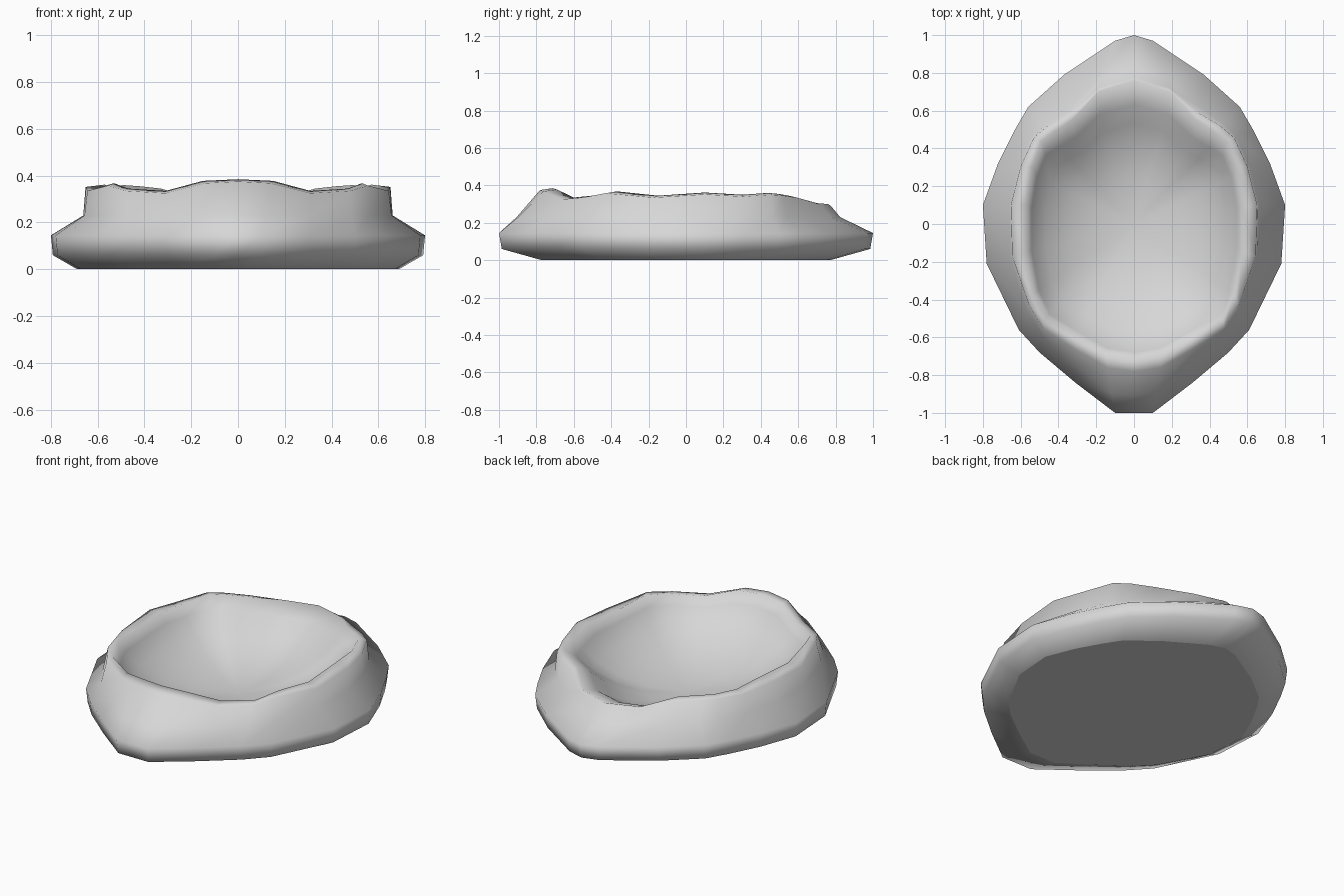
import bpy
import bmesh

cube = bpy.data.objects.get("Cube")
if cube:
    bpy.data.objects.remove(cube, do_unlink=True)

# Half outlines from front to back: widest outline, and inner lip with its height
OUTER = [(0, -1), (.1, -1), (.31, -.84), (.5, -.68), (.61, -.56), (.78, -.21), (.8, .1),
         (.72, .32), (.63, .5), (.56, .62), (.37, .79), (.1, .97), (0, 1)]
LIP = [(0, -.715, .385), (.15, -.69, .378), (.31, -.6, .335), (.47, -.5, .345), (.53, -.37, .368),
       (.57, -.15, .345), (.57, .1, .362), (.54, .3, .35), (.49, .44, .36), (.42, .49, .355),
       (.33, .55, .345), (.19, .7, .305), (0, .76, .3)]
FLOOR = .07


def blend(o, l, front, side, back):
    """Point between lip and outline; the share shifts from the sides to either end."""
    end = front if o[1] < 0 else back
    t = side + (end - side) * o[1] ** 2
    return l[0] + (o[0] - l[0]) * t, l[1] + (o[1] - l[1]) * t


def scaled(p, sx, sy, z):
    return p[0] * sx, p[1] * sy, z


def hollow(front, back, rise):
    """Ring inside the bowl; the back rolls over more gently than the front."""
    return lambda o, l: scaled(l, front, front if l[1] < 0 else back,
                               FLOOR + (l[2] - FLOOR) * rise)


# Cross-section from the base, out, over the lip and down into the bowl
SECTION = [
    lambda o, l: scaled(o, .86, .77, 0),
    lambda o, l: scaled(o, .99, .985, .06),
    lambda o, l: scaled(o, 1, 1, .145),
    lambda o, l: (*blend(o, l, .67, .4, .27), .23),
    lambda o, l: (*blend(o, l, .23, .36, .06), l[2] - .01),
    lambda o, l: l,
    hollow(.95, .83, .8),
    hollow(.82, .7, .53),
    hollow(.62, .54, .28),
    hollow(.36, .33, .09),
]

bm = bmesh.new()
rings = []
for rule in SECTION:
    half = [rule(o, l) for o, l in zip(OUTER, LIP)]
    full = half + [(-x, y, z) for x, y, z in half[-2:0:-1]]
    rings.append([bm.verts.new(p) for p in full])

n = len(rings[0])
for low, high in zip(rings, rings[1:]):
    for i in range(n):
        j = (i + 1) % n
        bm.faces.new((low[i], low[j], high[j], high[i]))

# Bowl floor and flat underside
middle = bm.verts.new((0, 0, FLOOR))
for i in range(n):
    bm.faces.new((rings[-1][i], rings[-1][(i + 1) % n], middle))
base = bm.faces.new(rings[0][::-1])
bmesh.ops.recalc_face_normals(bm, faces=bm.faces)

# Smooth shading with a crisp edge around the underside
for face in bm.faces:
    face.smooth = face is not base
for edge in base.edges:
    edge.smooth = False

mesh = bpy.data.meshes.new("bowl")
bm.to_mesh(mesh)
bm.free()
bowl = bpy.data.objects.new("bowl", mesh)
bpy.context.collection.objects.link(bowl)

grey = bpy.data.materials.new("light_grey")
grey.use_nodes = True
grey.diffuse_color = (.68, .68, .68, 1)
grey.node_tree.nodes["Principled BSDF"].inputs["Base Color"].default_value = (.68, .68, .68, 1)
mesh.materials.append(grey)
